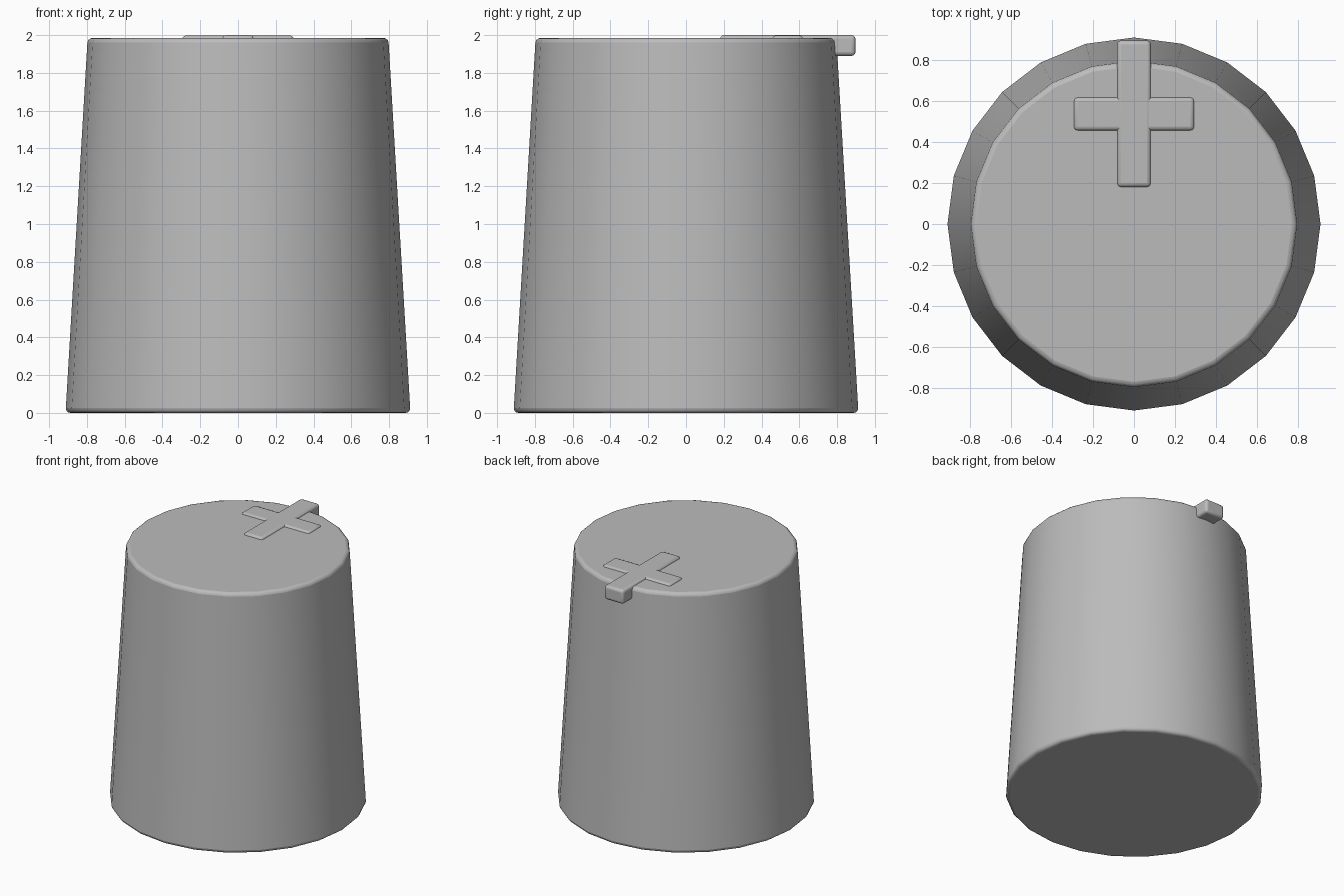
import bpy, bmesh
from mathutils import Matrix, Vector

cube = bpy.data.objects.get("Cube")
if cube:
    bpy.data.objects.remove(cube, do_unlink=True)

# Single plain grey
grey = bpy.data.materials.new("plain_grey")
grey.use_nodes = True
colour = (0.5, 0.5, 0.5, 1)
grey.diffuse_color = colour
grey.node_tree.nodes["Principled BSDF"].inputs["Base Color"].default_value = colour


def finish(name, bm, bevel):
    """Turn a bmesh into a smooth object with rounded edges."""
    mesh = bpy.data.meshes.new(name)
    bmesh.ops.recalc_face_normals(bm, faces=bm.faces)
    bm.to_mesh(mesh)
    bm.free()
    mesh.materials.append(grey)
    obj = bpy.data.objects.new(name, mesh)
    bpy.context.collection.objects.link(obj)
    mod = obj.modifiers.new("rounded_edges", 'BEVEL')
    mod.width = bevel
    mod.segments = 3
    mod.limit_method = 'ANGLE'
    mod.angle_limit = 0.7
    bpy.ops.object.select_all(action='DESELECT')
    obj.select_set(True)
    bpy.context.view_layer.objects.active = obj
    bpy.ops.object.shade_smooth_by_angle(angle=0.6)
    # Bevel first, then shade
    bpy.ops.object.modifier_move_to_index(modifier="rounded_edges", index=0)
    return obj


def box(name, low, high, bevel):
    low, high = Vector(low), Vector(high)
    bm = bmesh.new()
    bmesh.ops.create_cube(bm, size=1)
    bmesh.ops.scale(bm, vec=high - low, verts=bm.verts)
    bmesh.ops.translate(bm, vec=(low + high) / 2, verts=bm.verts)
    return finish(name, bm, bevel)


# Tapered body with 24 sides
body_height = 1.985
bm = bmesh.new()
bmesh.ops.create_cone(bm, cap_ends=True, segments=24, radius1=0.913, radius2=0.796,
                      depth=body_height, matrix=Matrix.Translation((0, 0, body_height / 2)))
finish("tapered_body", bm, 0.025)

# Cross on the lid, its long bar overhanging the back rim
box("long_bar", (-0.083, 0.18, 1.89), (0.083, 0.897, 2.0), 0.02)
box("cross_bar", (-0.295, 0.456, 1.89), (0.295, 0.62, 1.998), 0.02)
